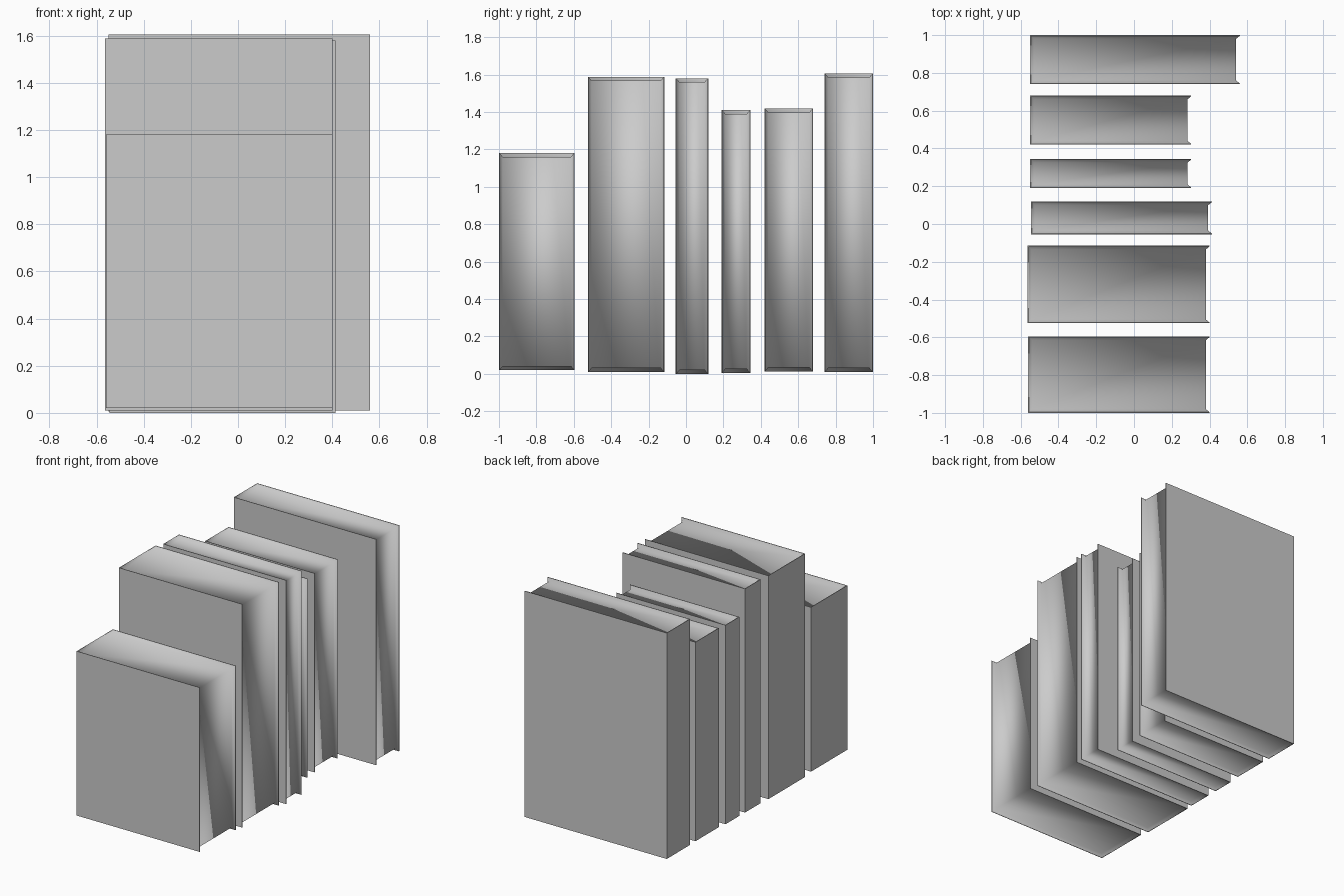
import bpy, bmesh

if "Cube" in bpy.data.objects:
    bpy.data.objects.remove(bpy.data.objects["Cube"])

# Each book: x min, x max, y min, y max, z min, z max
BOOKS = [
    (-0.56, 0.40, -1.00, -0.595, 0.02, 1.18),
    (-0.563, 0.40, -0.525, -0.115, 0.01, 1.587),
    (-0.545, 0.413, -0.055, 0.12, 0.00, 1.58),
    (-0.55, 0.303, 0.19, 0.345, 0.005, 1.41),
    (-0.55, 0.303, 0.42, 0.68, 0.013, 1.418),
    (-0.55, 0.56, 0.74, 1.00, 0.01, 1.605),
]


def make_book(name, x0, x1, y0, y1, z0, z1):
    bm = bmesh.new()
    bmesh.ops.create_cube(bm, size=1)
    for v in bm.verts:
        v.co = (x1 if v.co.x > 0 else x0,
                y1 if v.co.y > 0 else y0,
                z1 if v.co.z > 0 else z0)
    bm.normal_update()

    # Outer cover: crisp edges
    for e in bm.edges:
        e.smooth = False

    # Page faces: top, bottom and fore-edge, sunk below a sloping cover rim
    pages = [f for f in bm.faces if f.normal.x > 0.5 or abs(f.normal.z) > 0.5]
    bmesh.ops.inset_region(bm, faces=pages, thickness=0.004, depth=0,
                           use_even_offset=True, use_boundary=True)
    bmesh.ops.inset_region(bm, faces=pages, thickness=0.016, depth=-0.02,
                           use_even_offset=True, use_boundary=True)

    # Smooth blend from the rim into the pages
    for e in bm.edges:
        if any(v in f.verts for f in pages for v in e.verts):
            e.smooth = True
    for f in bm.faces:
        f.smooth = True

    mesh = bpy.data.meshes.new(name)
    bm.to_mesh(mesh)
    bm.free()
    bpy.context.collection.objects.link(bpy.data.objects.new(name, mesh))


for i, dims in enumerate(BOOKS, 1):
    make_book(f"book_{i}", *dims)
